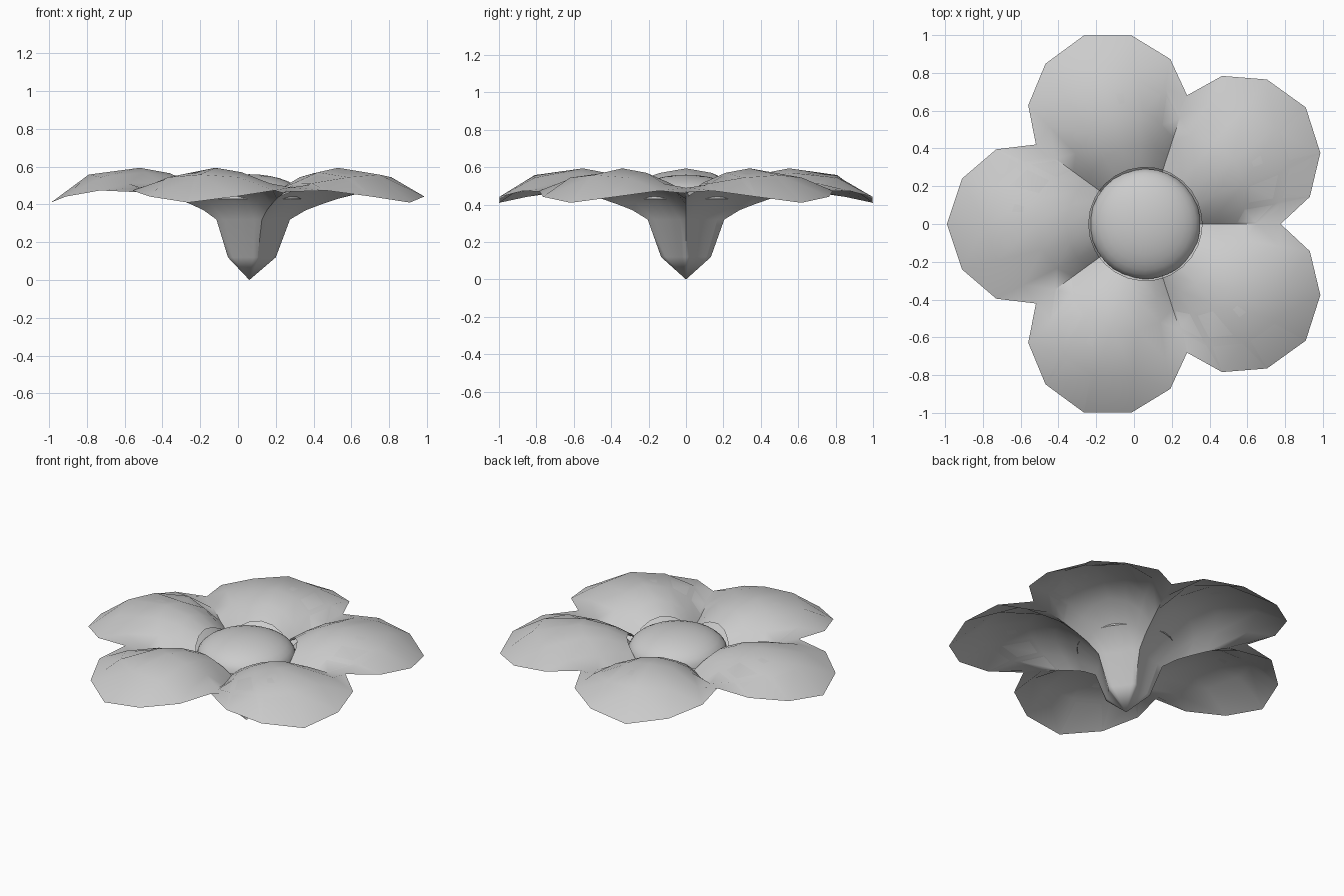
import bpy, bmesh, math

if "Cube" in bpy.data.objects:
    bpy.data.objects.remove(bpy.data.objects["Cube"])

CX = 0.06          # flower axis, offset in x
PETALS = 5

mat = bpy.data.materials.new("pale_grey")
mat.diffuse_color = (0.6, 0.6, 0.6, 1)
mat.use_nodes = True
mat.node_tree.nodes["Principled BSDF"].inputs["Base Color"].default_value = mat.diffuse_color

# (radius, height) along a petal's middle and along the fold between petals
CREST = [(.108, .12), (.16, .32), (.30, .455), (.42, .54), (.58, .588), (.85, .552), (1.05, .41)]
FOLD = [(.14, .12), (.215, .32), (.30, .37), (.38, .40), (.47, .43), (.59, .46), (.716, .49)]
# half petal columns: angle, shape weight, rim height weight
HALF = [(0, 1, 1), (13.9, .85, .6), (26.6, .5, .2), (36, 0, 0)]
COLUMNS = [(-a, w, e) for a, w, e in HALF[:0:-1]] + HALF[:-1]
# how far the upper skin sits above the lower one, per row
LIFT = {2: .055, 3: .025, 4: .006, 5: .006, 6: 0}


def ring(bm, row, lift=0.0):
    verts = []
    last = row == len(CREST) - 1
    (rc, zc), (rf, zf) = CREST[row], FOLD[row]
    for p in range(PETALS):
        for ang, w, e in COLUMNS:
            t = math.radians(36 + 72 * p + ang)
            r = rf + (rc - rf) * w
            z = zf + (zc - zf) * (e if last else w) + lift
            verts.append(bm.verts.new((CX + r * math.cos(t), r * math.sin(t), z)))
    return verts


def bridge(bm, inner, outer, up):
    n = len(inner)
    for i in range(n):
        j = (i + 1) % n
        quad = [inner[i], outer[i], outer[j], inner[j]]
        bm.faces.new(quad if up else quad[::-1])


def finish(bm, name, angle):
    me = bpy.data.meshes.new(name)
    bm.to_mesh(me)
    bm.free()
    me.materials.append(mat)
    ob = bpy.data.objects.new(name, me)
    bpy.context.collection.objects.link(ob)
    bpy.ops.object.select_all(action='DESELECT')
    ob.select_set(True)
    bpy.context.view_layer.objects.active = ob
    bpy.ops.object.shade_smooth_by_angle(angle=math.radians(angle))
    return ob


# Petals: funnel-shaped underside, rim, and upper skin with a round opening
bm = bmesh.new()
under = [ring(bm, k) for k in range(len(CREST))]
tip = bm.verts.new((CX, 0, 0))
n = len(under[0])
for i in range(n):
    bm.faces.new((tip, under[0][(i + 1) % n], under[0][i]))
for a, b in zip(under, under[1:]):
    bridge(bm, a, b, up=False)
upper = [ring(bm, k, LIFT[k]) for k in (2, 3, 4, 5)] + [under[-1]]
for a, b in zip(upper, upper[1:]):
    bridge(bm, a, b, up=True)
finish(bm, "petals", 60)

# Flower centre: shallow dome seated in the opening
bm = bmesh.new()
bmesh.ops.create_uvsphere(bm, u_segments=30, v_segments=16, radius=1)
bmesh.ops.delete(bm, geom=[v for v in bm.verts if v.co.z < -0.01], context='VERTS')
for v in bm.verts:
    v.co = (CX + v.co.x * .292, v.co.y * .292, .43 + v.co.z * .13)
finish(bm, "flower_centre", 60)
